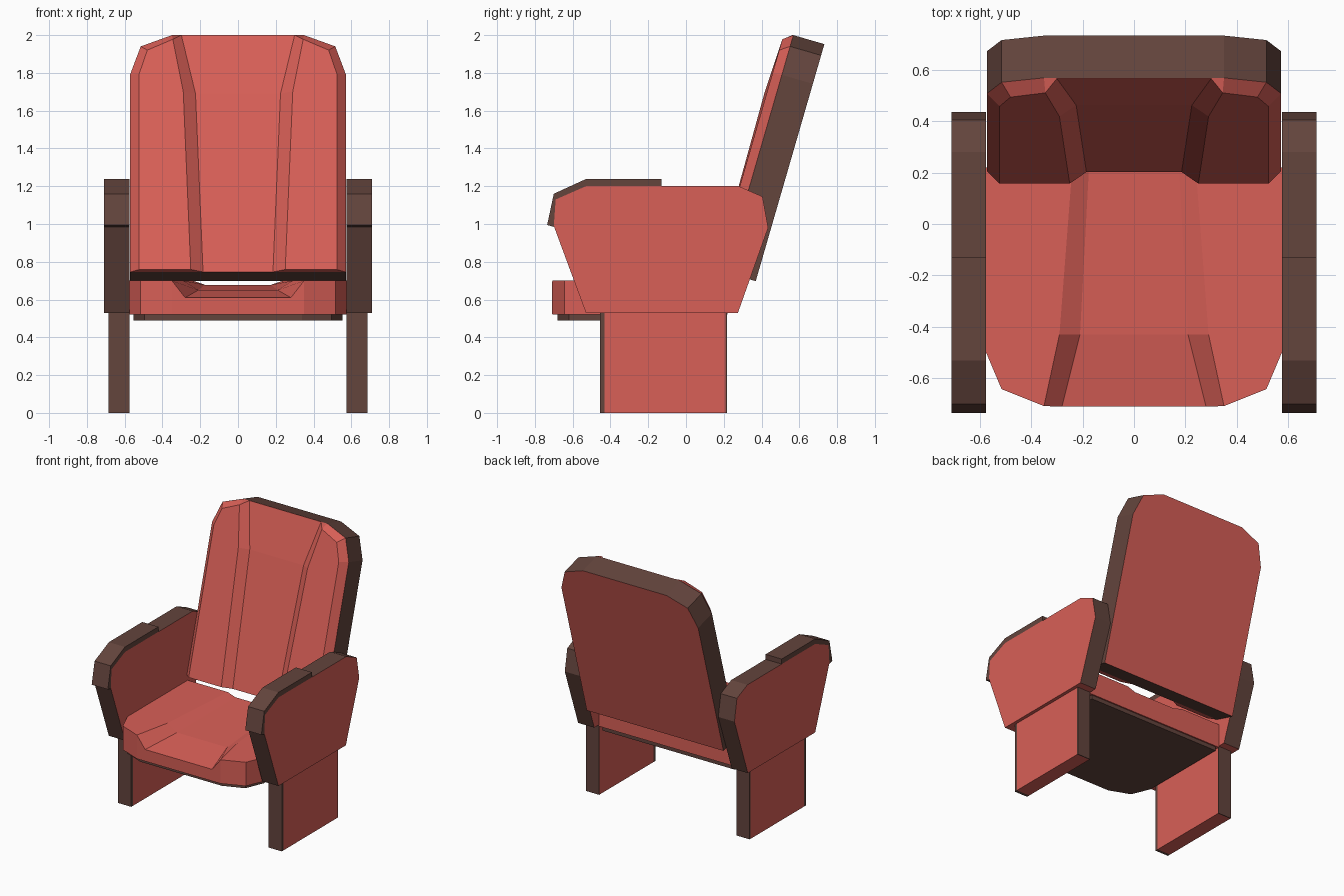
import bpy, bmesh
from mathutils import Vector

if "Cube" in bpy.data.objects:
    bpy.data.objects.remove(bpy.data.objects["Cube"])


def material(name, rgb):
    m = bpy.data.materials.new(name)
    m.diffuse_color = (*rgb, 1)
    m.use_nodes = True
    m.node_tree.nodes["Principled BSDF"].inputs["Base Color"].default_value = m.diffuse_color
    return m


RED = material("red upholstery", (0.69, 0.115, 0.095))
BROWN = material("dark brown trim", (0.125, 0.058, 0.046))


def finish(name, bm):
    bmesh.ops.remove_doubles(bm, verts=bm.verts, dist=0.0005)
    bmesh.ops.recalc_face_normals(bm, faces=bm.faces)
    me = bpy.data.meshes.new(name)
    bm.to_mesh(me)
    bm.free()
    me.materials.append(RED)
    me.materials.append(BROWN)
    ob = bpy.data.objects.new(name, me)
    bpy.context.collection.objects.link(ob)
    return ob


def prism(name, pts, vec, caps=0, sides=1, red_bottom=False):
    """Extrude a flat outline along vec; caps and sides get their own colour."""
    bm = bmesh.new()
    base = bm.faces.new([bm.verts.new(p) for p in pts])
    ext = bmesh.ops.extrude_face_region(bm, geom=[base], use_keep_orig=True)
    bmesh.ops.translate(bm, vec=vec, verts=[e for e in ext["geom"] if isinstance(e, bmesh.types.BMVert)])
    bmesh.ops.recalc_face_normals(bm, faces=bm.faces)
    d = Vector(vec).normalized()
    for f in bm.faces:
        f.material_index = caps if abs(f.normal.dot(d)) > 0.9 else sides
        if red_bottom and f.normal.z < -0.99:
            f.material_index = 0
    return finish(name, bm)


def mirrored(half):
    """Complete a right-hand outline, listed from front centre to back."""
    return half + [(-x, v) for x, v in reversed(half)]


def cushion(name, base, w0, ridge, foot, place):
    """Cushion with raised side bolsters around a lower centre channel.
    base, ridge: corners A, B, C, D; ridge continues E, F; foot: front, mid, back."""
    bm = bmesh.new()
    for s in (1, -1):
        P = lambda x, v, w: bm.verts.new(place(s * x, v, w))
        b = [P(x, v, w0) for x, v in base]
        A, B, C, D, E, F = [P(*p) for p in ridge]
        i = [P(*p) for p in foot]
        c = [P(0, v, w) for x, v, w in foot]
        bf, bb = P(0, base[0][1], w0), P(0, base[3][1], w0)
        faces = [(A, B, C, D, E, F), (A, F, i[1], i[0]), (F, E, i[2], i[1]),
                 (i[0], i[1], c[1], c[0]), (i[1], i[2], c[2], c[1]),
                 (b[0], b[1], B, A), (b[1], b[2], C, B), (b[2], b[3], D, C),
                 (bf, b[0], A, i[0], c[0]), (bb, b[3], D, E, i[2], c[2]),
                 (bf, b[0], b[1], b[2], b[3], bb)]
        for f in faces:
            bm.faces.new(f)
    return finish(name, bm)


# Seat cushion and the thin tray under it (v runs towards the front)
seat_half = [(0.35, 0.708), (0.515, 0.642), (0.575, 0.50), (0.575, -0.22)]
seat_place = lambda x, v, w: (x, -v, w)
cushion("seat", seat_half, 0.52,
        [(x, v, 0.70) for x, v in seat_half] + [(0.24, -0.22, 0.70), (0.29, 0.43, 0.70)],
        [(0.28, 0.71, 0.61), (0.21, 0.43, 0.65), (0.175, -0.22, 0.678)], seat_place)
tray = mirrored([(0.34, 0.68), (0.495, 0.62), (0.553, 0.48), (0.553, -0.21)])
prism("seat_tray", [seat_place(x, v, 0.49) for x, v in tray], (0, 0, 0.032), caps=1)

# Reclined backrest shell and cushion (v runs up the back, w out of its front)
back_place = lambda x, v, w: (x, 0.205 + 0.278 * v - 0.96 * w, 0.745 + 0.96 * v + 0.278 * w)
back_half = [(0.35, 1.307), (0.515, 1.245), (0.572, 1.088), (0.572, 0.0)]
prism("backrest_shell", [back_place(x, v, 0) for x, v in mirrored(back_half)],
      (0, 0.171 * 0.96, -0.171 * 0.278))
cushion("backrest_cushion", back_half, 0.0,
        [(0.345, 1.27, 0.05), (0.48, 1.21, 0.05), (0.523, 1.08, 0.05), (0.523, 0.0, 0.05),
         (0.25, 0.0, 0.05), (0.29, 0.98, 0.062)],
        [(0.30, 1.307, 0.003), (0.225, 0.98, 0.016), (0.185, 0.0, 0.003)], back_place)

# Arms, arm pads and legs on both sides
arm = [(-0.53, 0.53), (0.275, 0.53), (0.435, 0.98), (0.405, 1.145), (0.28, 1.20),
       (-0.53, 1.20), (-0.69, 1.13), (-0.70, 0.99)]
pad = [(-0.13, 1.20), (-0.13, 1.238), (-0.53, 1.238), (-0.70, 1.16), (-0.735, 0.995),
       (-0.70, 0.985), (-0.69, 1.13), (-0.53, 1.20)]


def slab(name, yz, s, x0, x1, **kw):
    prism(name, [(s * x0, y, z) for y, z in yz], (s * (x1 - x0), 0, 0), **kw)


def rect(y0, y1, z0, z1):
    return [(y0, z0), (y1, z0), (y1, z1), (y0, z1)]


for side, s in (("right", 1), ("left", -1)):
    slab(side + "_arm", arm, s, 0.575, 0.71, red_bottom=True)
    slab(side + "_arm_pad", pad, s, 0.575, 0.71, caps=1)
    slab(side + "_leg", rect(-0.432, 0.21, 0, 0.53), s, 0.575, 0.685, sides=0)
    slab(side + "_leg_front_trim", rect(-0.455, -0.432, 0, 0.53), s, 0.575, 0.685, caps=1)
    slab(side + "_leg_back_trim", rect(0.21, 0.217, 0, 0.53), s, 0.575, 0.685, caps=1)
